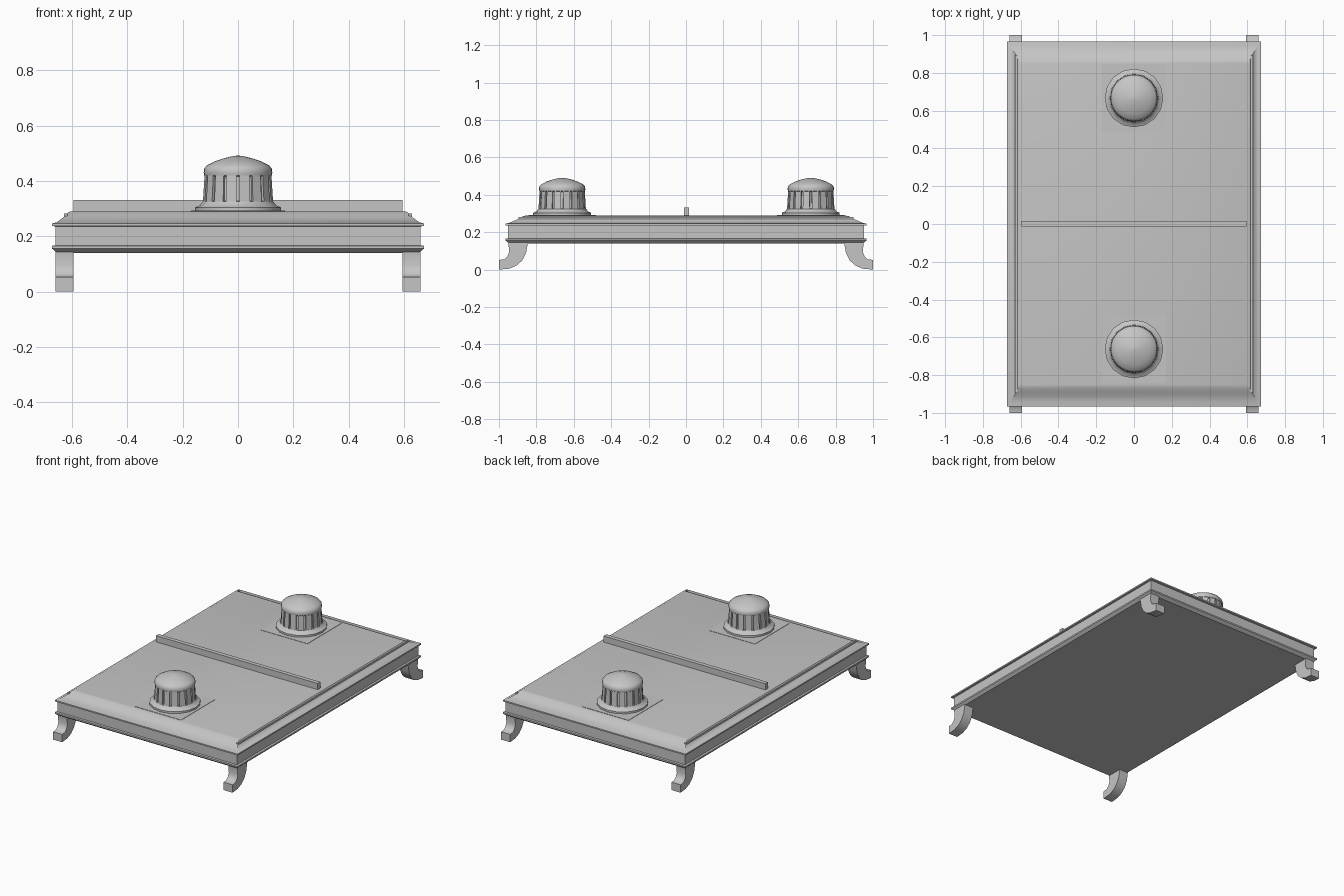
import bpy, bmesh, math

cube = bpy.data.objects.get("Cube")
if cube:
    bpy.data.objects.remove(cube)

grey = bpy.data.materials.new("light grey")
grey.use_nodes = True
grey.diffuse_color = (0.56, 0.56, 0.56, 1)
grey.node_tree.nodes["Principled BSDF"].inputs["Base Color"].default_value = grey.diffuse_color


def finish(name, bm, angle=None):
    bmesh.ops.recalc_face_normals(bm, faces=bm.faces)
    mesh = bpy.data.meshes.new(name)
    bm.to_mesh(mesh)
    bm.free()
    obj = bpy.data.objects.new(name, mesh)
    bpy.context.collection.objects.link(obj)
    mesh.materials.append(grey)
    if angle:
        bpy.ops.object.select_all(action='DESELECT')
        obj.select_set(True)
        bpy.context.view_layer.objects.active = obj
        bpy.ops.object.shade_smooth_by_angle(angle=math.radians(angle))
    return obj


def loft(bm, rings):
    """Skin a stack of equal-length point rings and cap both ends."""
    loops = [[bm.verts.new(p) for p in ring] for ring in rings]
    for a, b in zip(loops, loops[1:]):
        for i in range(len(a)):
            j = (i + 1) % len(a)
            bm.faces.new((a[i], a[j], b[j], b[i]))
    bm.faces.new(loops[0])
    bm.faces.new(loops[-1])


def box(bm, x, y, z, wx, wy, wz):
    loft(bm, [[(x - wx / 2, y - wy / 2, h), (x + wx / 2, y - wy / 2, h),
               (x + wx / 2, y + wy / 2, h), (x - wx / 2, y + wy / 2, h)]
              for h in (z, z + wz)])


def circle(r, z, y, n):
    return [(r * math.cos(math.tau * i / n), y + r * math.sin(math.tau * i / n), z)
            for i in range(n)]


# Moulded tray: half width, half depth, height
tray = [(0.655, 0.945, 0.14), (0.672, 0.965, 0.155), (0.672, 0.965, 0.165),
        (0.66, 0.952, 0.167), (0.66, 0.952, 0.235), (0.672, 0.965, 0.237),
        (0.672, 0.965, 0.246), (0.655, 0.945, 0.25), (0.635, 0.91, 0.265),
        (0.622, 0.89, 0.275), (0.614, 0.87, 0.286), (0.605, 0.85, 0.29)]
bm = bmesh.new()
loft(bm, [[(-w, -d, z), (w, -d, z), (w, d, z), (-w, d, z)] for w, d, z in tray])
finish("tray", bm, 25)

# Narrow rails along the long edges of the top
for name, s in (("left_rail", 1), ("right_rail", -1)):
    bm = bmesh.new()
    box(bm, s * 0.623, 0, 0.27, 0.012, 1.79, 0.012)
    finish(name, bm)

# Divider bar across the middle
bm = bmesh.new()
box(bm, 0, 0.002, 0.285, 1.19, 0.028, 0.046)
finish("divider_bar", bm)

# Scrolled feet: curved profile (y, z) swept across the foot's width
foot = [(0.845, 0.145), (0.855, 0.09), (0.875, 0.05), (0.905, 0.022), (0.945, 0.005),
        (1.0, 0.0), (1.0, 0.052), (0.972, 0.055), (0.955, 0.07), (0.945, 0.095), (0.95, 0.145)]
for end, sy in (("front", -1), ("back", 1)):
    for side, sx in (("left", 1), ("right", -1)):
        bm = bmesh.new()
        loft(bm, [[(sx * x, sy * y, z) for y, z in foot] for x in (0.594, 0.66)])
        finish(f"{end}_{side}_foot", bm, 40)

# Knobs with plate, flared base, ribbed drum and domed cap
base = [(0.155, 0.288), (0.155, 0.304), (0.138, 0.311), (0.128, 0.325), (0.11, 0.328)]
drum = [(0.117, 0.32), (0.112, 0.43)]
cap = [(0.115, 0.415), (0.122, 0.42), (0.124, 0.43), (0.122, 0.445), (0.112, 0.456),
       (0.085, 0.47), (0.05, 0.482), (0.02, 0.489), (0.004, 0.491)]
RIBS = 16
for end, y in (("front", -0.662), ("back", 0.667)):
    bm = bmesh.new()
    box(bm, 0, y, 0.286, 0.34, 0.36, 0.006)
    finish(f"{end}_knob_plate", bm)
    for part, profile, sides in (("base", base, 16), ("drum", drum, 32), ("cap", cap, 32)):
        bm = bmesh.new()
        loft(bm, [circle(r, z, y, sides) for r, z in profile])
        finish(f"{end}_knob_{part}", bm, 35)

    # Tapered ribs around the drum
    bm = bmesh.new()
    for i in range(RIBS):
        mid = math.tau * (i + 0.5) / RIBS
        rings = []
        for z, outer in ((0.322, 0.127), (0.42, 0.121)):
            rings.append([(r * math.cos(mid + a), y + r * math.sin(mid + a), z)
                          for r, a in ((0.1, -0.15), (outer, -0.15), (outer, 0.15), (0.1, 0.15))])
        loft(bm, rings)
    finish(f"{end}_knob_ribs", bm)
